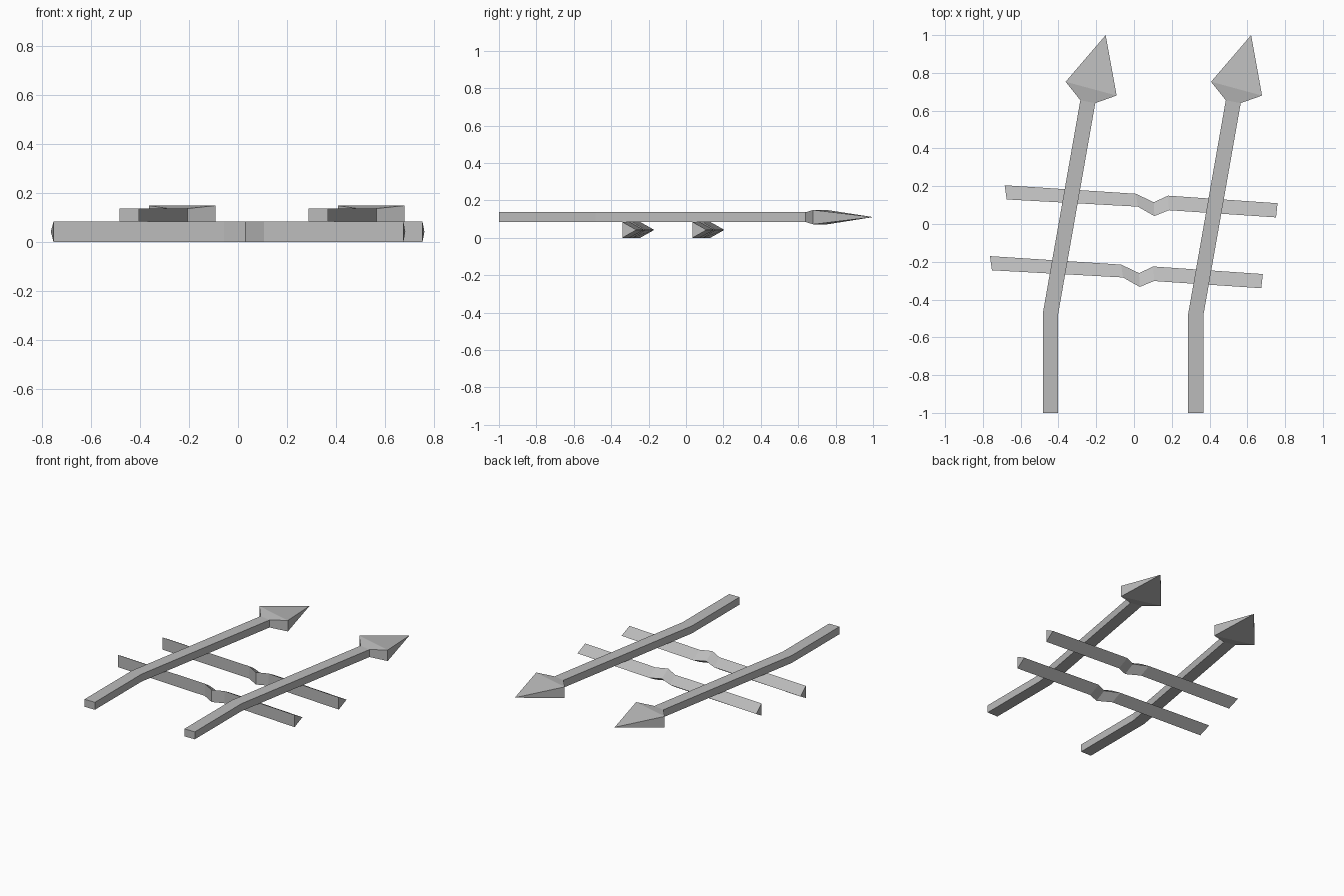
import bpy
import bmesh
from mathutils import Vector

if "Cube" in bpy.data.objects:
    bpy.data.objects.remove(bpy.data.objects["Cube"])

grey = bpy.data.materials.new("grey metal")
grey.diffuse_color = (0.5, 0.5, 0.5, 1)
grey.use_nodes = True
grey.node_tree.nodes["Principled BSDF"].inputs["Base Color"].default_value = grey.diffuse_color


def loft(name, sections, tip=None):
    """Skin a row of matching cross-sections, ending in a cap or a point."""
    bm = bmesh.new()
    rings = [[bm.verts.new(p) for p in s] for s in sections]
    n = len(rings[0])
    for a, b in zip(rings, rings[1:]):
        for i in range(n):
            j = (i + 1) % n
            bm.faces.new((a[i], a[j], b[j], b[i]))
    bm.faces.new(rings[0])
    if tip:
        t = bm.verts.new(tip)
        for i in range(n):
            bm.faces.new((rings[-1][i], rings[-1][(i + 1) % n], t))
    else:
        bm.faces.new(rings[-1])
    bmesh.ops.recalc_face_normals(bm, faces=bm.faces)
    mesh = bpy.data.meshes.new(name)
    bm.to_mesh(mesh)
    bm.free()
    mesh.materials.append(grey)
    obj = bpy.data.objects.new(name, mesh)
    bpy.context.collection.objects.link(obj)
    return obj


def upright(left, right, low, high, dx):
    """Upright rectangle spanning two plan points."""
    return [Vector((p[0] + dx, p[1], z))
            for p, z in ((left, low), (right, low), (right, high), (left, high))]


LOW, HIGH = 0.085, 0.137
shaft_end = ((-0.284, 0.655), (-0.205, 0.64))

# Two bent arrows side by side
for side, dx in (("left", 0.0), ("right", 0.77)):
    # Square shaft with one bend
    loft(side + "_arrow_shaft", [
        upright((-0.483, -1.0), (-0.403, -1.0), LOW, HIGH, dx),
        upright((-0.483, -0.475), (-0.403, -0.485), LOW, HIGH, dx),
        upright(*shaft_end, LOW, HIGH, dx)])
    # Head flares from the shaft and closes to a point
    loft(side + "_arrow_head", [
        upright(*shaft_end, LOW, HIGH, dx),
        upright((-0.362, 0.753), (-0.092, 0.68), 0.072, 0.149, dx)],
        tip=(-0.15 + dx, 1.0, 0.111))

# Two crossbars: upright front face, ridge along the back, dip in the middle
BAR_HIGH = 0.085
back = [(-0.685, 0.205), (0.01, 0.16), (0.105, 0.115), (0.18, 0.15), (0.76, 0.11)]
front = [(-0.674, 0.13), (0.02, 0.092), (0.108, 0.042), (0.185, 0.073), (0.752, 0.035)]
for name, dx, dy in (("rear_crossbar", 0, 0), ("front_crossbar", -0.078, -0.375)):
    loft(name, [[Vector((f[0] + dx, f[1] + dy, 0)),
                 Vector((f[0] + dx, f[1] + dy, BAR_HIGH)),
                 Vector((b[0] + dx, b[1] + dy, BAR_HIGH / 2))]
                for f, b in zip(front, back)])
